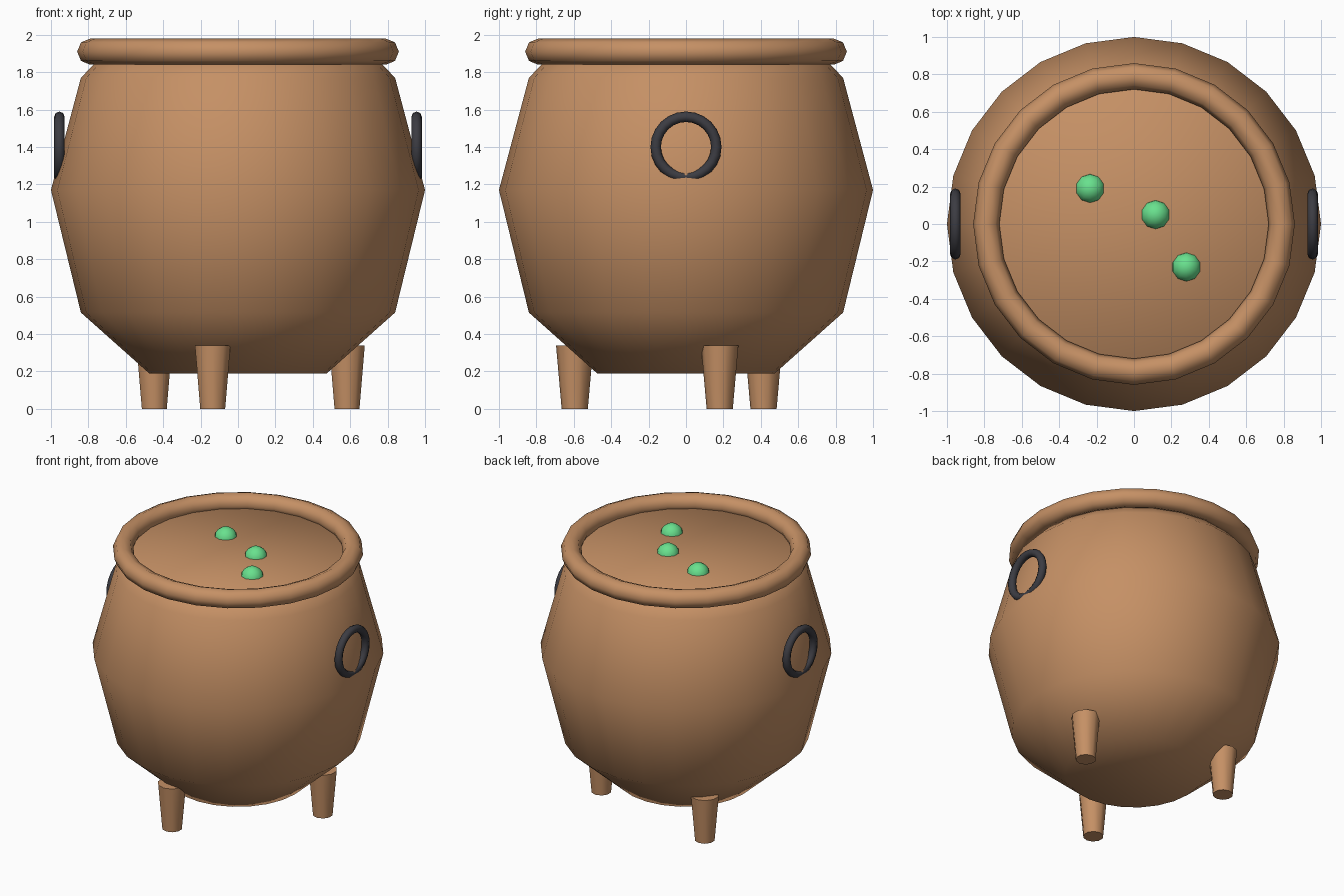
import bpy, bmesh, math

if "Cube" in bpy.data.objects:
    bpy.data.objects.remove(bpy.data.objects["Cube"])

def material(name, rgb):
    m = bpy.data.materials.new(name)
    m.diffuse_color = (*rgb, 1)
    m.use_nodes = True
    m.node_tree.nodes["Principled BSDF"].inputs["Base Color"].default_value = m.diffuse_color
    return m

CLAY = material("clay", (0.56, 0.28, 0.13))
IRON = material("iron", (0.045, 0.045, 0.055))
GREEN = material("green", (0.14, 0.75, 0.27))

def finish(name, mat, smooth=True, angle=None):
    ob = bpy.context.object
    ob.name = name
    ob.data.materials.append(mat)
    if angle is not None:
        bpy.ops.object.shade_smooth_by_angle(angle=math.radians(angle))
    elif smooth:
        bpy.ops.object.shade_smooth()
    return ob

def lathe(name, profile, sides, mat):
    bm = bmesh.new()
    rings = [[bm.verts.new((r * math.cos(math.tau * i / sides),
                            r * math.sin(math.tau * i / sides), z))
              for i in range(sides)] for r, z in profile]
    for a, b in zip(rings, rings[1:]):
        for i in range(sides):
            j = (i + 1) % sides
            bm.faces.new((a[i], a[j], b[j], b[i]))
    bm.faces.new(rings[0][::-1])
    bm.faces.new(rings[-1])
    me = bpy.data.meshes.new(name)
    bm.to_mesh(me)
    bm.free()
    ob = bpy.data.objects.new(name, me)
    bpy.context.collection.objects.link(ob)
    bpy.context.view_layer.objects.active = ob
    ob.select_set(True)
    return finish(name, mat)

# Pot body, closed at the top by the contents
lathe("pot_body", [(0.475, 0.19), (0.84, 0.515), (1.0, 1.17), (0.84, 1.77), (0.73, 1.885)], 24, CLAY)

# Rolled rim
bpy.ops.mesh.primitive_torus_add(major_segments=24, minor_segments=8, major_radius=0.79,
                                 minor_radius=0.07, location=(0, 0, 1.91))
finish("rim", CLAY)

# Three tapered legs
for k in range(3):
    a = 0.3 + k * math.tau / 3
    bpy.ops.mesh.primitive_cone_add(vertices=10, radius1=0.07, radius2=0.10, depth=0.34,
                                    location=(0.61 * math.cos(a), 0.61 * math.sin(a), 0.17))
    finish(f"leg_{k + 1}", CLAY, angle=50)

# Ring handles
for side, label in ((1, "right"), (-1, "left")):
    bpy.ops.mesh.primitive_torus_add(major_segments=24, minor_segments=8, major_radius=0.162,
                                     minor_radius=0.028, location=(side * 0.955, 0, 1.40),
                                     rotation=(0, math.pi / 2, 0))
    finish(f"{label}_ring_handle", IRON)

# Bubbles half sunk in the surface
for k, (x, y) in enumerate([(-0.235, 0.19), (0.115, 0.05), (0.28, -0.23)]):
    bpy.ops.mesh.primitive_uv_sphere_add(segments=10, ring_count=8, radius=0.08,
                                         location=(x, y, 1.868))
    finish(f"bubble_{k + 1}", GREEN)
